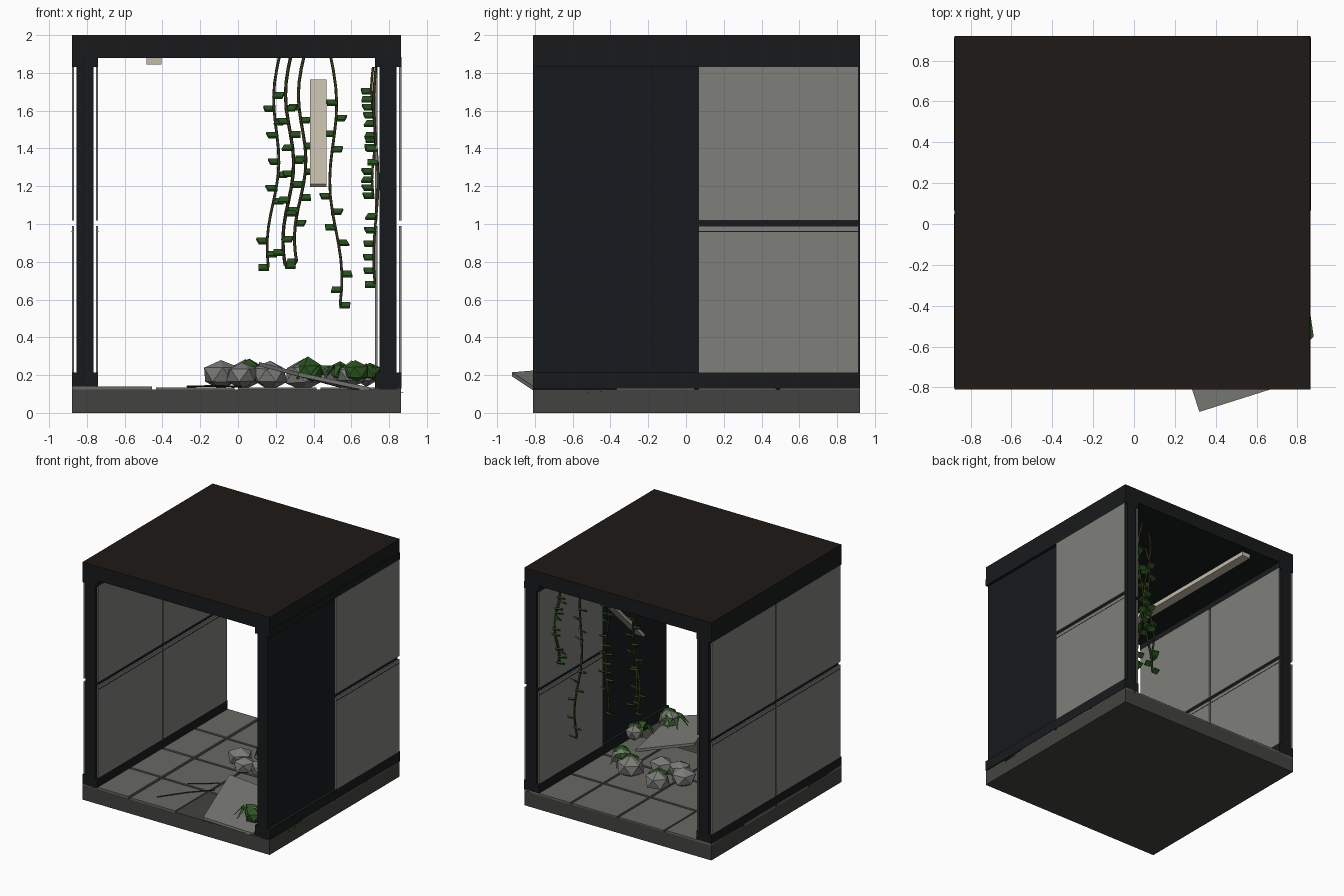
import bpy, bmesh, math, random
from mathutils import Vector, Matrix

if "Cube" in bpy.data.objects:
    bpy.data.objects.remove(bpy.data.objects["Cube"])

random.seed(4)


def material(name, r, g, b):
    m = bpy.data.materials.new(name)
    m.diffuse_color = (r, g, b, 1)
    m.use_nodes = True
    m.node_tree.nodes["Principled BSDF"].inputs["Base Color"].default_value = m.diffuse_color
    return m


FRAME = material("frame_black", .009, .010, .011)
ROOF = material("roof_brown", .013, .010, .008)
CORE = material("core_dark", .008, .010, .012)
PANEL = material("panel_grey", .21, .21, .195)
BASE = material("base_grey", .055, .055, .05)
TILE = material("tile_grey", .14, .137, .125)
STONE = material("stone_grey", .2, .2, .19)
LAMP = material("lamp_cream", .55, .5, .4)
STEM = material("stem_brown", .035, .035, .012)
LEAF = material("leaf_green", .025, .09, .015)


def finish(name, bm, mat):
    bmesh.ops.recalc_face_normals(bm, faces=bm.faces)
    me = bpy.data.meshes.new(name)
    bm.to_mesh(me)
    bm.free()
    me.materials.append(mat)
    ob = bpy.data.objects.new(name, me)
    bpy.context.collection.objects.link(ob)
    return ob


def add_box(bm, lo, hi):
    lo, hi = Vector(lo), Vector(hi)
    bmesh.ops.create_cube(bm, size=1, matrix=Matrix.Translation((lo + hi) / 2)
                          @ Matrix.Diagonal((*(hi - lo), 1)))


def box(name, lo, hi, mat):
    bm = bmesh.new()
    add_box(bm, lo, hi)
    return finish(name, bm, mat)


X0, X1, Y0, Y1 = -.88, .862, -.81, .92

# base, roof
box("base_slab", (X0, Y0, 0), (X1, Y1, .125), BASE)
box("roof", (X0, Y0, 1.88), (X1, Y1, 1.99), FRAME)
box("roof_top", (X0, Y0, 1.99), (X1, Y1, 2), ROOF)

# floor tiles, four by four, one lifted out
bm = bmesh.new()
S, T = (X1 - X0) / 4, (Y1 - Y0) / 4
for i in range(4):
    for j in range(4):
        if (i, j) in ((2, 0), (3, 0)):
            continue
        h = .14 if i == 0 else .135
        add_box(bm, (X0 + i * S + (.01 if i else 0), Y0 + j * T + (.01 if j else 0), .12),
                (X0 + (i + 1) * S - (.01 if i < 3 else 0), Y0 + (j + 1) * T - (.01 if j < 3 else 0), h))
finish("floor_tiles", bm, TILE)

# side walls: dark core, skirting and top rail, panels on both faces
ROWS = ((.215, .99), (1.018, 1.83))
COLS = ((Y0 + .01, .05), (.067, Y1 - .007))
for side, xa, xb in (("left", X0, -.74), ("right", .725, X1 + .003)):
    box(side + "_wall_core", (xa + .025, Y0, .12), (xb - .025, Y1, 1.89), CORE)
    box(side + "_skirting", (xa, Y0, .13), (xb, Y1, .215), FRAME)
    box(side + "_top_rail", (xa, Y0, 1.83), (xb, Y1, 1.885), FRAME)
    bm, gr = bmesh.new(), bmesh.new()
    for x, out in ((xa, xa), (xb - .013, xb)):
        for ya, yb in (COLS if side == "left" else COLS[1:]):
            for za, zb in ROWS:
                add_box(bm, (x, ya, za), (x + .013, yb, zb))
            add_box(gr, (out - .001, ya, .957), (out + .001, yb, .963))
    finish(side + "_panels", bm, PANEL)
    finish(side + "_panel_grooves", gr, FRAME)

# ceiling lamp and fallen lamp
box("ceiling_lamp", (-.485, -.74, 1.845), (-.405, .86, 1.885), LAMP)
lamp = box("fallen_lamp", (-.043, -.39, -.012), (.043, .39, .012), LAMP)
lamp.location = (.425, .28, 1.48)
lamp.rotation_euler.x = math.radians(45)

# tilted loose slab
bm = bmesh.new()
top = [(.32, -.92, .215), (.70, -.80, .135), (.56, -.13, .15), (.11, -.27, .27)]
f = bm.faces.new([bm.verts.new(p) for p in top])
ext = bmesh.ops.extrude_face_region(bm, geom=[f])
bmesh.ops.translate(bm, vec=(0, 0, -.022),
                    verts=[v for v in ext["geom"] if isinstance(v, bmesh.types.BMVert)])
finish("loose_slab", bm, STONE)


# rocks: faceted, some with moss caps
def rock(name, loc, scale, mat):
    bm = bmesh.new()
    bmesh.ops.create_icosphere(bm, subdivisions=1, radius=1)
    for v in bm.verts:
        v.co *= random.uniform(.9, 1.08)
    bmesh.ops.transform(bm, verts=bm.verts, matrix=Matrix.Translation(loc)
                        @ Matrix.Rotation(random.uniform(0, 6), 4, 'Z') @ Matrix.Diagonal((*scale, 1)))
    finish(name, bm, mat)


ROCKS = [(-.09, .16, .105, 0), (.04, .32, .1, 1), (.17, .08, .1, 0), (.35, .24, .11, 1),
         (.02, .06, .09, 0), (.60, -.64, .09, 1), (.52, .12, .08, 1), (.68, -.28, .075, 1)]
for n, (x, y, r, moss) in enumerate(ROCKS):
    rock(f"rock_{n}", (x, y, .2), (r, r, r * .8), STONE)
    if moss:
        rock(f"moss_{n}", (x + .02, y - .03, .215), (r * .85, r * .85, r * .72), LEAF)


def tube(name, pts, radius, mat):
    cu = bpy.data.curves.new(name, 'CURVE')
    cu.dimensions = '3D'
    cu.bevel_depth = radius
    cu.bevel_resolution = 0
    sp = cu.splines.new('POLY')
    sp.points.add(len(pts) - 1)
    for p, co in zip(sp.points, pts):
        p.co = (*co, 1)
    cu.materials.append(mat)
    ob = bpy.data.objects.new(name, cu)
    bpy.context.collection.objects.link(ob)


# hanging vines: wavy stem with small block leaves on alternate sides
VINES = [(.22, .17, .4, 1.89, .77, .022), (.28, .26, .3, 1.89, .78, .025), (.35, .32, .58, 1.89, .80, .025),
         (.49, .53, .69, 1.89, .57, .025), (.715, .72, .69, 1.83, 1.15, .01), (.73, .73, .05, 1.83, .68, .012)]
for n, (xa, xb, y, za, zb, amp) in enumerate(VINES):
    sign = 1 if n == 3 else -1
    pts = []
    for k in range(17):
        t = k / 16
        pts.append((xa + (xb - xa) * t + sign * amp * math.sin(t * 9),
                    y + .025 * math.sin(t * 7 + n), za + (zb - za) * t))
    tube(f"vine_stem_{n}", pts, .009, STEM)
    bm = bmesh.new()
    for k in range(3, 17):
        if k < 16 and random.random() < .25:
            continue
        d = 1 if (k + n) % 2 else -1
        if n > 3:
            d = -1
        m = (Matrix.Translation(Vector(pts[k]) + Vector((d * .025, random.uniform(-.02, .02), 0)))
             @ Matrix.Rotation(random.uniform(-.5, .5), 4, 'Z')
             @ Matrix.Rotation(.6, 4, 'X') @ Matrix.Diagonal((.055, .045, .012, 1)))
        bmesh.ops.create_cube(bm, size=1, matrix=m)
    finish(f"vine_leaves_{n}", bm, LEAF)


# ferns: radiating pointed fronds
def fern(name, c, count, length):
    bm = bmesh.new()
    for k in range(count):
        a = 2 * math.pi * k / count + random.uniform(-.2, .2)
        d, s = Vector((math.cos(a), math.sin(a), 0)), Vector((-math.sin(a), math.cos(a), 0))
        c0 = Vector(c)
        mid = c0 + d * length * .5 + Vector((0, 0, .05))
        tip = c0 + d * length + Vector((0, 0, -.02))
        v = [bm.verts.new(p) for p in (c0, mid + s * .02, tip, mid - s * .02)]
        bm.faces.new((v[0], v[1], v[3]))
        bm.faces.new((v[1], v[2], v[3]))
    finish(name, bm, LEAF)


fern("fern_front", (.55, -.63, .2), 10, .12)
fern("fern_wall", (.66, -.35, .2), 8, .11)
fern("fern_rocks", (.45, .2, .2), 8, .11)

# leaf poking out under the right wall
bm = bmesh.new()
bm.faces.new([bm.verts.new(p) for p in
              ((.85, -.58, .107), (.88, -.55, .108), (.865, -.45, .112), (.85, -.4, .108))])
finish("stray_leaf", bm, LEAF)

# thin twigs on the floor
tube("twig_long", [(-.27, -.69, .14), (-.13, -.5, .142), (.02, -.335, .14)], .005, STEM)
tube("twig_short", [(-.22, -.36, .14), (-.12, -.3, .142), (-.02, -.21, .14)], .004, STEM)
